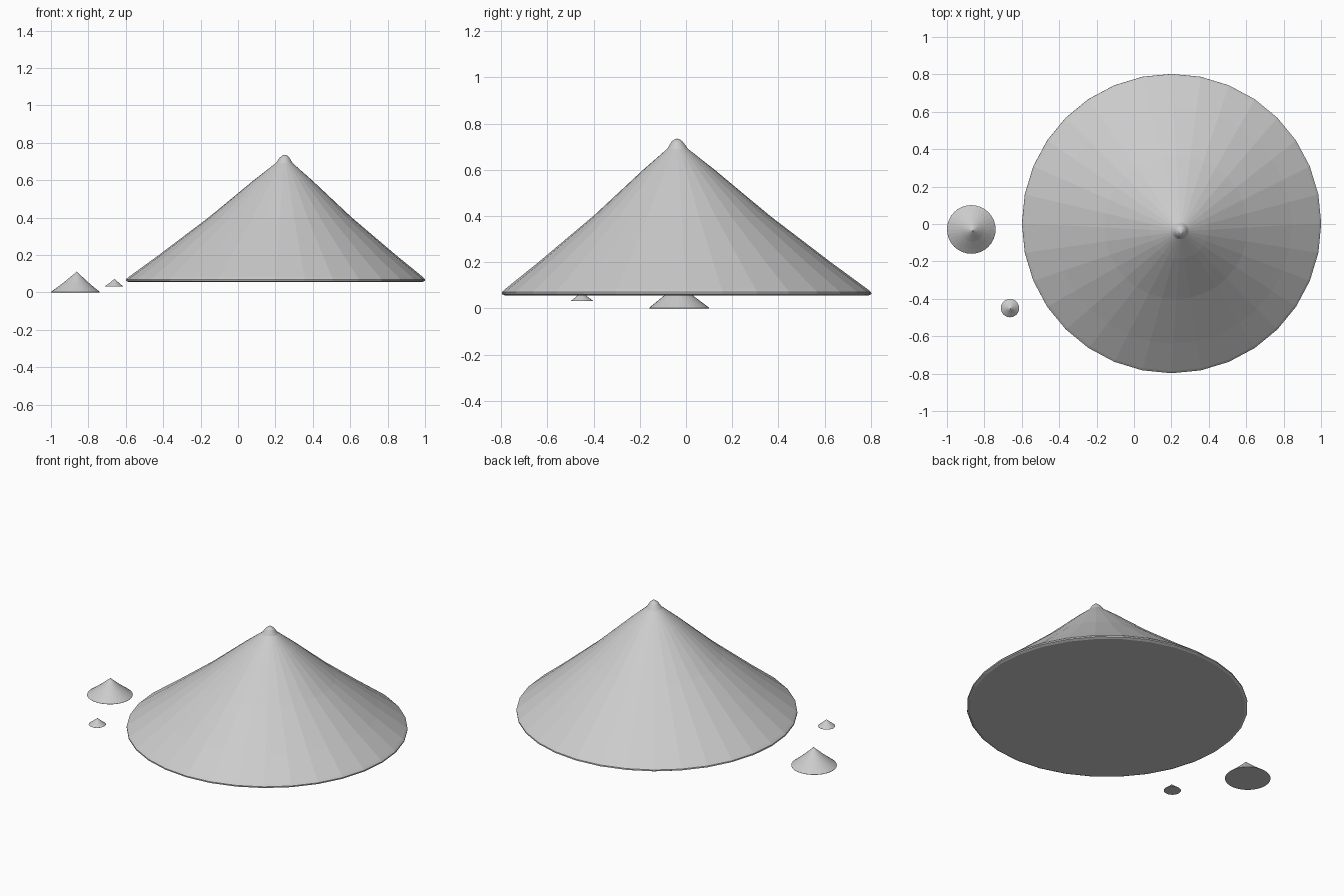
import bpy, bmesh
from math import cos, sin, pi

if "Cube" in bpy.data.objects:
    bpy.data.objects.remove(bpy.data.objects["Cube"])

SIDES = 32
# (radius, height) of the unscaled cone, from rim underside up to the blunt tip
PROFILE = [(0.785, 0.0), (0.80, 0.007), (0.80, 0.015), (0.788, 0.026),
           (0.633, 0.145), (0.383, 0.345), (0.155, 0.545),
           (0.045, 0.636), (0.025, 0.666), (0.011, 0.678)]
HEIGHT = 0.68
LEAN = (0.05, -0.042)  # sideways offset of the tip


def leaning_cone(name, location, scale):
    bm = bmesh.new()
    rings = []
    for r, h in PROFILE:
        t = h / HEIGHT
        rings.append([bm.verts.new((LEAN[0] * t + r * cos(2 * pi * i / SIDES),
                                    LEAN[1] * t + r * sin(2 * pi * i / SIDES), h))
                      for i in range(SIDES)])
    # side walls
    for a, b in zip(rings, rings[1:]):
        for i in range(SIDES):
            j = (i + 1) % SIDES
            bm.faces.new((a[i], a[j], b[j], b[i]))
    # flat base and pointed cap
    bm.faces.new(rings[0][::-1])
    tip = bm.verts.new((*LEAN, HEIGHT))
    for i in range(SIDES):
        bm.faces.new((rings[-1][i], rings[-1][(i + 1) % SIDES], tip))
    for v in bm.verts:
        v.co *= scale
    mesh = bpy.data.meshes.new(name)
    bm.to_mesh(mesh)
    bm.free()
    obj = bpy.data.objects.new(name, mesh)
    obj.location = location
    bpy.context.collection.objects.link(obj)
    return obj


leaning_cone("large_cone", (0.2, 0.003, 0.055), 1.0)
leaning_cone("medium_cone", (-0.87, -0.029, 0.0), 0.1625)
leaning_cone("small_cone", (-0.663, -0.45, 0.031), 0.061)
